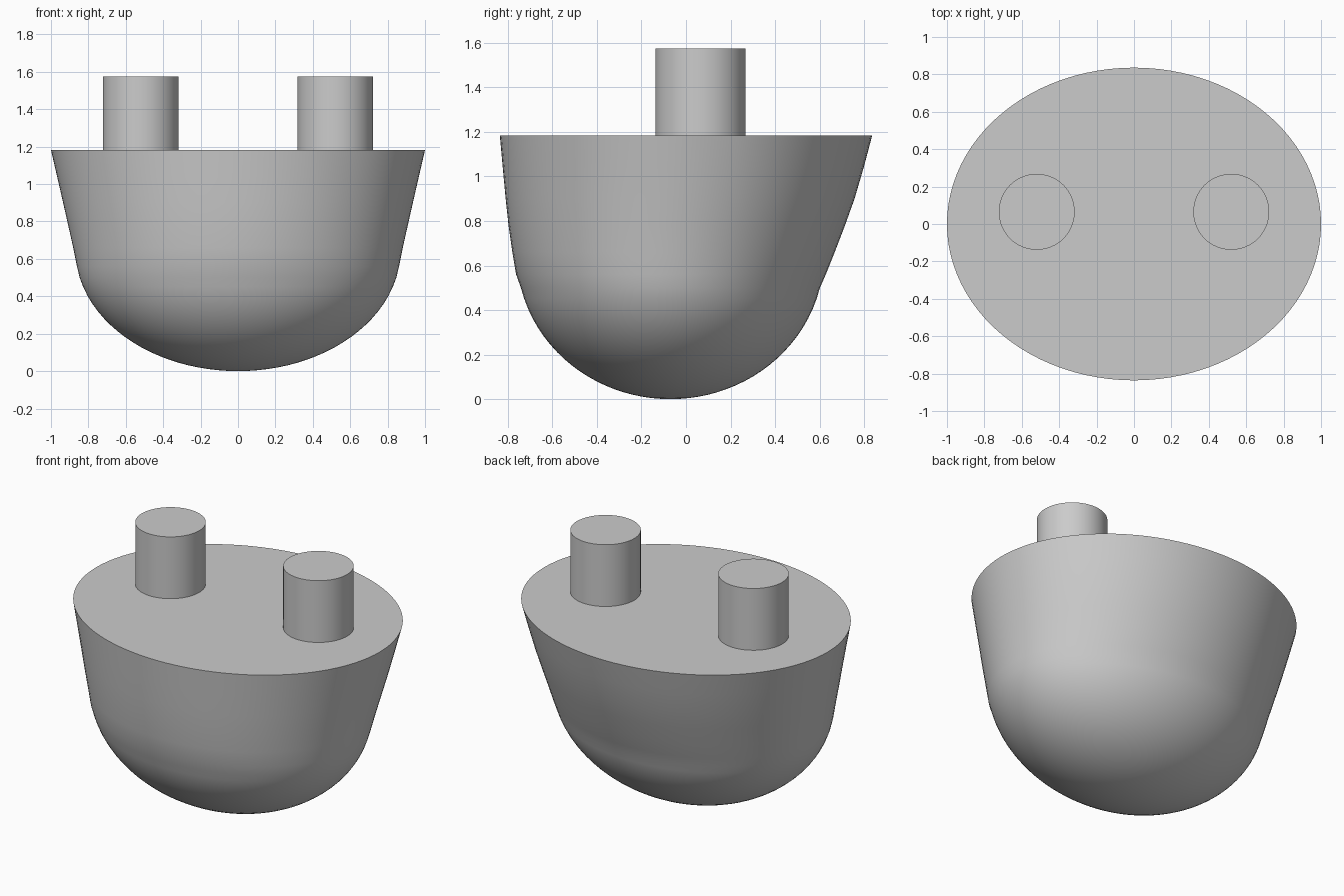
import bpy
import bmesh
from math import sin, cos, pi, sqrt, radians

cube = bpy.data.objects.get("Cube")
if cube:
    bpy.data.objects.remove(cube, do_unlink=True)

grey = bpy.data.materials.new("plain grey")
grey.use_nodes = True
colour = (0.6, 0.6, 0.6, 1)
grey.diffuse_color = colour
grey.node_tree.nodes["Principled BSDF"].inputs["Base Color"].default_value = colour

SIDES = 96


def finish(obj):
    obj.data.materials.append(grey)
    bpy.ops.object.select_all(action="DESELECT")
    obj.select_set(True)
    bpy.context.view_layer.objects.active = obj
    bpy.ops.object.shade_smooth_by_angle(angle=radians(35))


def bowl_sections():
    """Rings of (height, half width, front y, back y), bottom to top."""
    # rounded bottom: part of an ellipsoid
    centre, depth, seam = 0.65, 0.65, 0.5
    steps = 20
    for i in range(1, steps + 1):
        z = seam * (i / steps) ** 2
        r = sqrt(1 - ((centre - z) / depth) ** 2)
        yield z, 0.87 * r, -0.07 - 0.69 * r, -0.07 + 0.69 * r
    # flaring wall, leaning further out at the back
    yield 0.56, 0.861, -0.763, 0.628
    yield 0.66, 0.881, -0.78, 0.668
    yield 0.78, 0.908, -0.797, 0.714
    yield 0.90, 0.935, -0.81, 0.757
    yield 1.04, 0.967, -0.823, 0.798
    yield 1.183, 1.0, -0.836, 0.836


# Bowl: elliptical rings bridged together and closed by a flat lid
bm = bmesh.new()
rings = []
for z, half, front, back in bowl_sections():
    mid, depth = (front + back) / 2, (back - front) / 2
    rings.append([bm.verts.new((half * cos(2 * pi * k / SIDES),
                                mid + depth * sin(2 * pi * k / SIDES), z))
                  for k in range(SIDES)])
tip = bm.verts.new((0, -0.07, 0))
for k in range(SIDES):
    n = (k + 1) % SIDES
    bm.faces.new((tip, rings[0][n], rings[0][k]))
    for low, high in zip(rings, rings[1:]):
        bm.faces.new((low[k], low[n], high[n], high[k]))
bm.faces.new(rings[-1])
mesh = bpy.data.meshes.new("bowl_body")
bm.to_mesh(mesh)
bm.free()
bowl = bpy.data.objects.new("bowl_body", mesh)
bpy.context.collection.objects.link(bowl)
finish(bowl)

# Two round pegs standing on the lid
for name, side in (("left_peg", 1), ("right_peg", -1)):
    bpy.ops.mesh.primitive_cylinder_add(vertices=64, radius=0.203, depth=0.395,
                                        location=(side * 0.52, 0.065, 1.378))
    peg = bpy.context.object
    peg.name = peg.data.name = name
    finish(peg)
